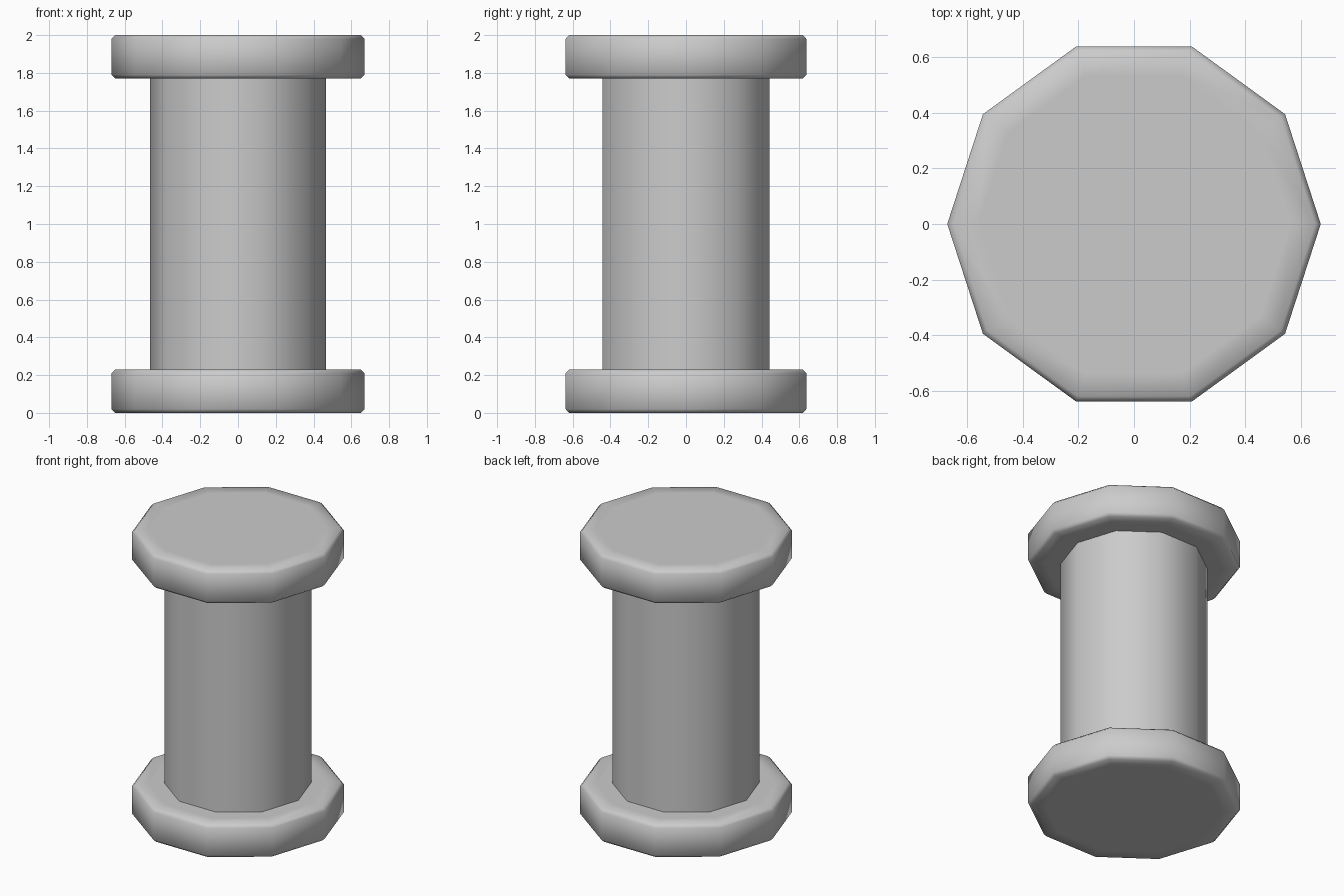
import bpy, bmesh, math

if "Cube" in bpy.data.objects:
    bpy.data.objects.remove(bpy.data.objects["Cube"])

SIDES = 10


def lathe(name, profile, caps):
    """Ten-sided solid of revolution from (radius, z) points."""
    bm = bmesh.new()
    rings = []
    for r, z in profile:
        rings.append([bm.verts.new((r * math.cos(2 * math.pi * i / SIDES),
                                    r * math.sin(2 * math.pi * i / SIDES), z))
                      for i in range(SIDES)])
    for a, b in zip(rings, rings[1:]):
        for i in range(SIDES):
            j = (i + 1) % SIDES
            bm.faces.new((a[i], a[j], b[j], b[i]))
    if caps:
        bm.faces.new(rings[0][::-1])
        bm.faces.new(rings[-1])
    for f in bm.faces:
        f.smooth = True
    mesh = bpy.data.meshes.new(name)
    bm.to_mesh(mesh)
    bm.free()
    obj = bpy.data.objects.new(name, mesh)
    bpy.context.collection.objects.link(obj)
    return obj


# Flanges: chamfered rims, with an inset ring so the flat faces shade softly
R, H, C = 0.67, 0.23, 0.02
half = [(0.56, 0), (R - C, 0), (R, C)]
flange = half + [(r, H - z) for r, z in reversed(half)]
for name, z0 in (("bottom_flange", 0), ("top_flange", 2 - H)):
    lathe(name, [(r, z + z0) for r, z in flange], True)

# Central shaft, open where it meets the flanges
lathe("shaft", [(0.465, H), (0.465, 2 - H)], False)
